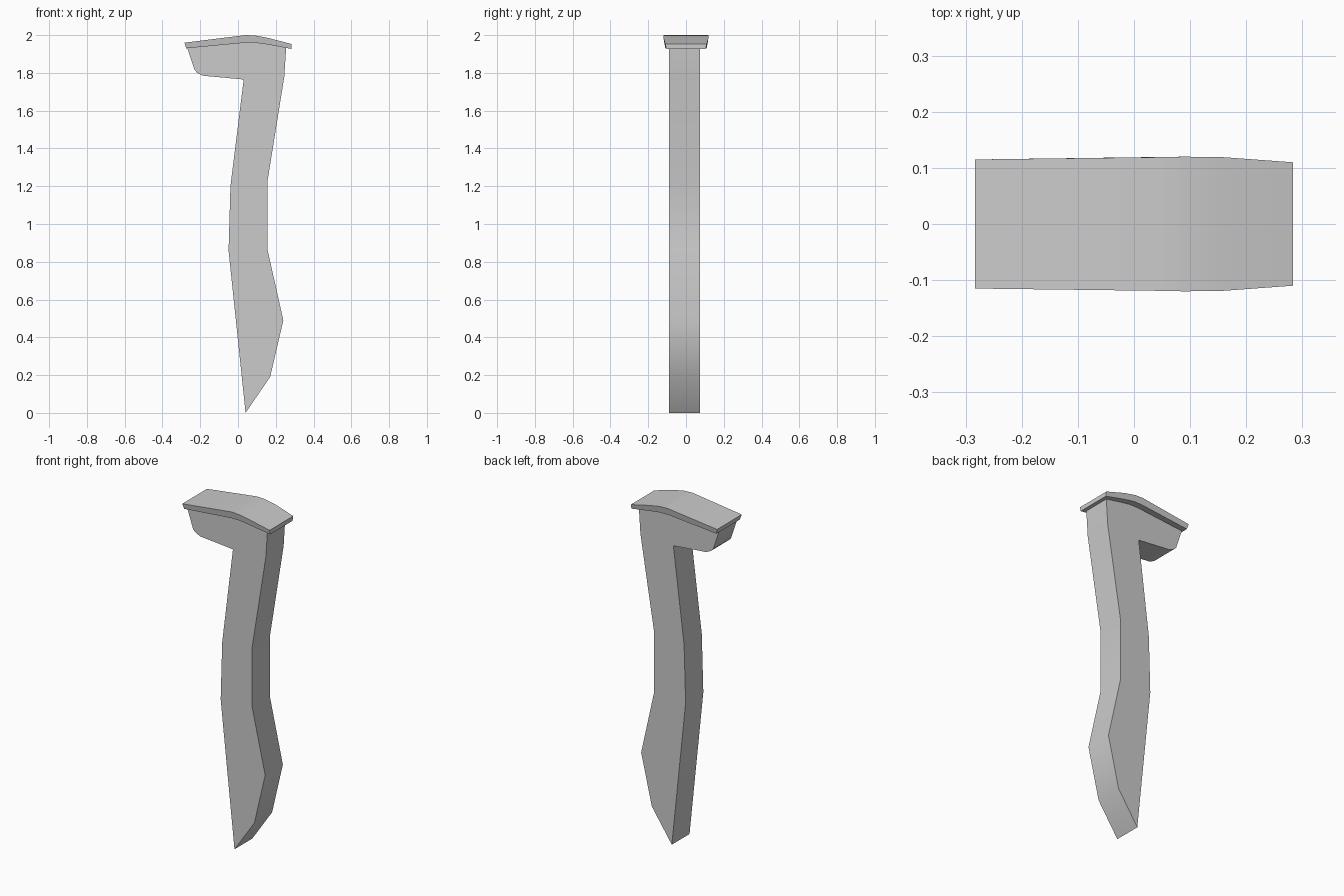
import bpy
import bmesh
from math import radians

cube = bpy.data.objects.get("Cube")
if cube:
    bpy.data.objects.remove(cube, do_unlink=True)

grey = bpy.data.materials.new("plain grey")
grey.use_nodes = True
colour = (0.6, 0.6, 0.6, 1)
grey.diffuse_color = colour
grey.node_tree.nodes["Principled BSDF"].inputs["Base Color"].default_value = colour


def prism(name, front, back):
    """Solid between two matching outlines of (x, y, z) points."""
    bm = bmesh.new()
    a = [bm.verts.new(p) for p in front]
    b = [bm.verts.new(p) for p in back]
    bm.faces.new(a)
    bm.faces.new(b[::-1])
    for i in range(len(a)):
        j = (i + 1) % len(a)
        bm.faces.new((a[i], b[i], b[j], a[j]))
    bmesh.ops.recalc_face_normals(bm, faces=bm.faces)
    mesh = bpy.data.meshes.new(name)
    bm.to_mesh(mesh)
    bm.free()
    mesh.materials.append(grey)
    obj = bpy.data.objects.new(name, mesh)
    bpy.context.collection.objects.link(obj)
    bpy.ops.object.select_all(action="DESELECT")
    obj.select_set(True)
    bpy.context.view_layer.objects.active = obj
    bpy.ops.object.shade_smooth_by_angle(angle=radians(35))
    return obj


# Curved leg with its pointed foot and side bracket
leg = [(0.04, 0), (0.17, 0.19), (0.24, 0.49), (0.155, 0.87), (0.155, 1.22),
       (0.245, 1.78), (0.255, 1.935), (0.15, 1.965), (0.04, 1.97),
       (-0.27, 1.935), (-0.23, 1.815), (-0.215, 1.8), (-0.185, 1.785),
       (0.03, 1.765), (-0.04, 1.2), (-0.05, 0.86)]
prism("leg", [(x, -0.09, z) for x, z in leg], [(x, 0.075, z) for x, z in leg])

# Thin arched cap: x, top z, bottom z, half width
arch = [(-0.283, 1.96, 1.93, 0.115), (0.04, 2.0, 1.96, 0.119),
        (0.09, 1.998, 1.96, 0.12), (0.16, 1.985, 1.95, 0.119),
        (0.283, 1.953, 1.927, 0.11)]


def cap_outline(side):
    top = [(x, side * w, t) for x, t, b, w in arch]
    under = [(x * (0.97 if x < 0 else 1), side * (w - 0.006), b)
             for x, t, b, w in arch]
    return top + under[::-1]


prism("cap", cap_outline(-1), cap_outline(1))
